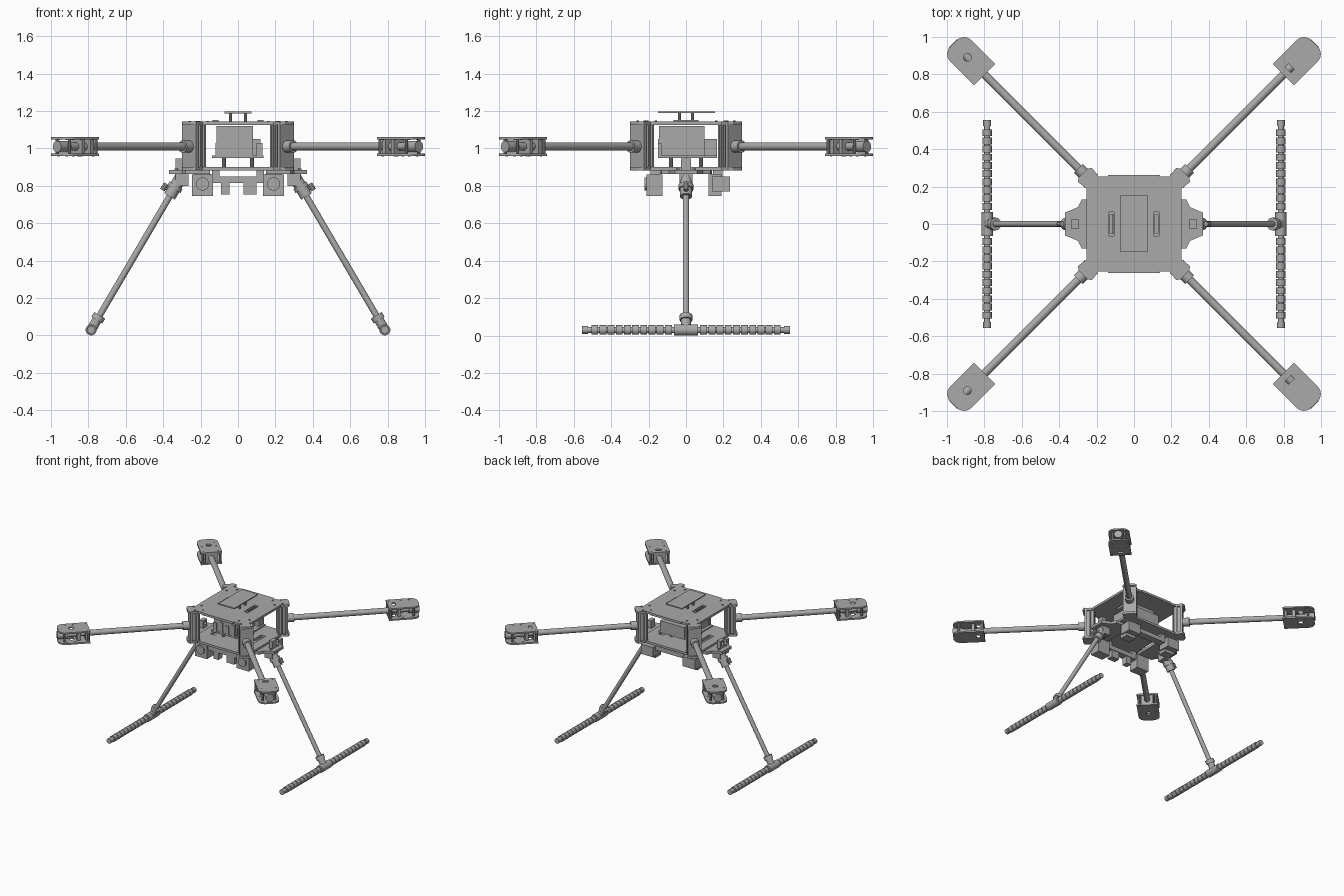
import bpy, bmesh, math
from mathutils import Vector, Matrix

cube = bpy.data.objects.get("Cube")
if cube:
    bpy.data.objects.remove(cube, do_unlink=True)

grey = bpy.data.materials.new("plain grey")
grey.use_nodes = True
COLOUR = (0.4, 0.4, 0.4, 1)
grey.diffuse_color = COLOUR
grey.node_tree.nodes["Principled BSDF"].inputs["Base Color"].default_value = COLOUR
IDENT = Matrix.Identity(4)


def finish(name, bm, mat=IDENT, smooth=False):
    bm.transform(mat)
    bmesh.ops.recalc_face_normals(bm, faces=bm.faces)
    me = bpy.data.meshes.new(name)
    bm.to_mesh(me)
    bm.free()
    me.materials.append(grey)
    ob = bpy.data.objects.new(name, me)
    bpy.context.collection.objects.link(ob)
    if smooth:
        bpy.ops.object.select_all(action='DESELECT')
        ob.select_set(True)
        bpy.context.view_layer.objects.active = ob
        bpy.ops.object.shade_smooth_by_angle()
    return ob


def prism(name, pts, z0, z1, mat=IDENT):
    bm = bmesh.new()
    face = bm.faces.new([bm.verts.new((x, y, z0)) for x, y in pts])
    up = bmesh.ops.extrude_face_region(bm, geom=[face])["geom"]
    bmesh.ops.translate(bm, vec=(0, 0, z1 - z0),
                        verts=[v for v in up if isinstance(v, bmesh.types.BMVert)])
    return finish(name, bm, mat)


def box(name, x, y, z, mat=IDENT):
    return prism(name, [(x[0], y[0]), (x[1], y[0]), (x[1], y[1]), (x[0], y[1])], *z, mat)


def tube(name, p, q, r, mat=IDENT, sides=20):
    p, q = Vector(p), Vector(q)
    bm = bmesh.new()
    bmesh.ops.create_cone(bm, cap_ends=True, segments=sides, radius1=r, radius2=r, depth=(q - p).length)
    turn = (q - p).to_track_quat('Z', 'Y').to_matrix().to_4x4()
    return finish(name, bm, mat @ Matrix.Translation((p + q) / 2) @ turn, True)


def cut(ob, cutters):
    for c in cutters:
        mod = ob.modifiers.new("cut", 'BOOLEAN')
        mod.operation, mod.solver, mod.object = 'DIFFERENCE', 'EXACT', c
    bpy.context.view_layer.update()
    ev = ob.evaluated_get(bpy.context.evaluated_depsgraph_get())
    me = bpy.data.meshes.new_from_object(ev)
    ob.modifiers.clear()
    ob.data = me
    for c in cutters:
        bpy.data.objects.remove(c, do_unlink=True)


def four_way(quarter):
    """Mirror a quarter outline, running from the x side to the y side."""
    half = quarter + [(-x, y) for x, y in reversed(quarter)]
    return half + [(-x, -y) for x, y in half]


def arc(cx, cy, r, a0, a1, n=6):
    return [(cx + r * math.cos(math.radians(a0 + (a1 - a0) * i / n)),
             cy + r * math.sin(math.radians(a0 + (a1 - a0) * i / n))) for i in range(n + 1)]


# Main plates with corner lugs
outline = four_way([(0.255, 0.19), (0.3, 0.225), (0.295, 0.25), (0.25, 0.295),
                    (0.225, 0.3), (0.19, 0.255)])
top = prism("top_plate", outline, 1.125, 1.143)
cut(top, [box("slot", (s * 0.12 - 0.009, s * 0.12 + 0.009), (-0.06, 0.06), (1.1, 1.2)) for s in (-1, 1)])
bottom = prism("bottom_plate", outline, 0.882, 0.9)
cut(bottom, [box("slot", (s * 0.16 - 0.02, s * 0.16 + 0.02), (-0.1, 0.1), (0.8, 1)) for s in (-1, 1)])
for s in (-1, 1):
    box("top_edge_strip", (-0.14, 0.14), sorted((s * 0.245, s * 0.262)), (1.125, 1.143))
    # Strap loops
    for y in (-0.06, 0.06):
        box("strap_post", (s * 0.12 - 0.014, s * 0.12 + 0.014), (y - 0.008, y + 0.008), (1.14, 1.152))
    for e in (-1, 1):
        box("strap_side", (s * 0.12 + e * 0.012 - 0.003, s * 0.12 + e * 0.012 + 0.003),
            (-0.065, 0.065), (1.14, 1.152))

# Raised equipment plate
box("raised_plate", (-0.073, 0.073), (-0.15, 0.155), (1.188, 1.197))
for x in (-0.04, 0.04):
    for y in (-0.035, 0.035):
        tube("raised_plate_standoff", (x, y, 1.14), (x, y, 1.19), 0.009, sides=10)

# Inner electronics on a tray
box("electronics_tray", (-0.14, 0.135), (-0.15, 0.165), (0.95, 0.962))
box("battery_box", (-0.115, 0.08), (-0.145, 0.1), (0.962, 1.12))
box("rear_module", (-0.1, 0.12), (0.1, 0.165), (0.962, 1.05))
for i in range(5):
    x = -0.12 + i * 0.055
    box("connector", (x, x + 0.03), (-0.15, -0.13), (0.962, 1.03 + 0.02 * (i % 2)))
for x in (-0.075, 0.075):
    for y in (-0.08, 0.08):
        tube("tray_standoff", (x, y, 0.895), (x, y, 0.955), 0.011, sides=10)

# Four diagonal corners: bracket, arm and motor mount, built along local x
mount = ([(1.13, -0.08)] + arc(1.31, -0.025, 0.055, -90, 0) +
         arc(1.31, 0.025, 0.055, 0, 90) + [(1.13, 0.08)])
for k in range(4):
    m = Matrix.Rotation(math.radians(45 + 90 * k), 4, 'Z')
    box("corner_outer_wall", (0.352, 0.37), (-0.052, 0.052), (0.9, 1.125), m)
    box("corner_inner_wall", (0.295, 0.305), (-0.052, 0.052), (0.9, 1.125), m)
    box("corner_core", (0.3, 0.355), (-0.036, 0.036), (0.9, 1.125), m)
    box("corner_rib", (0.323, 0.333), (-0.05, 0.05), (0.9, 1.125), m)
    tube("arm_collar", (0.365, 0, 1.01), (0.42, 0, 1.01), 0.033, m)
    tube("arm", (0.36, 0, 1.01), (1.36, 0, 1.01), 0.022, m)
    tube("arm_end_cap", (1.29, 0, 1.01), (1.368, 0, 1.01), 0.031, m)
    for name, z in (("mount_top_plate", (1.048, 1.06)), ("mount_bottom_plate", (0.96, 0.972))):
        plate = prism(name, mount, *z, m)
        cut(plate, [tube("hole", (1.26, 0, 0.9), (1.26, 0, 1.1), 0.021, m),
                    box("hole", (1.165, 1.19), (-0.022, 0.022), (0.9, 1.1), m)])
        for t in (-0.055, 0.055):
            for r in (1.15, 1.24, 1.3):
                tube("mount_screw", (r, t, z[0] - 0.002), (r, t, z[1] + 0.002), 0.006, m, 8)
    for r in (1.135, 1.2):
        box("mount_clamp", (r, r + 0.025), (-0.045, 0.045), (0.97, 1.05), m)
    for t in (-0.066, 0.066):
        for r in (1.14, 1.32):
            tube("mount_post", (r, t * (1 if r < 1.2 else 0.7), 0.965),
                 (r, t * (1 if r < 1.2 else 0.7), 1.055), 0.009, m, 10)
    for r, t in ((0.33, 0.035), (0.33, -0.035), (0.27, 0.04), (0.27, -0.04)):
        tube("plate_screw", (r, t, 1.14), (r, t, 1.148), 0.007, m, 8)

# Landing gear on each side
for k in range(2):
    m = Matrix.Rotation(math.pi * k, 4, 'Z')
    prism("gear_plate", [(0.15, -0.14), (0.28, -0.13), (0.3, -0.09), (0.37, -0.06),
                         (0.37, 0.06), (0.3, 0.09), (0.28, 0.13), (0.15, 0.14)], 0.862, 0.884, m)
    side_block = box("side_block", (0.298, 0.333), (-0.026, 0.026), (0.884, 0.945), m)
    cut(side_block, [tube("hole", (0.2, 0, 0.92), (0.4, 0, 0.92), 0.014, m)])
    for y in (-0.045, 0.045):
        tube("gear_plate_screw", (0.33, y, 0.88), (0.33, y, 0.892), 0.009, m, 8)
    hip, foot = Vector((0.3, 0, 0.855)), Vector((0.785, 0, 0.03))
    down = (foot - hip).normalized()
    out = Vector((-down.z, 0, down.x))
    tube("leg", hip, foot, 0.017, m)
    tube("hip_clamp", hip - down * 0.01, hip + down * 0.13, 0.033, m)
    tube("hip_ring", hip + down * 0.06, hip + down * 0.085, 0.04, m)
    box("hip_bracket", (0.265, 0.335), (-0.035, 0.035), (0.8, 0.865), m)
    knob = hip + down * 0.1
    tube("hip_knob_stem", knob, knob + out * 0.06, 0.01, m, 10)
    tube("hip_knob", knob + out * 0.05 - down * 0.02, knob + out * 0.05 + down * 0.02, 0.014, m, 10)
    tube("foot_sleeve", foot - down * 0.09, foot, 0.026, m)
    tube("foot_collar", foot - down * 0.09, foot - down * 0.06, 0.034, m)
    tube("foot_tee", (0.785, -0.065, 0.03), (0.785, 0.065, 0.03), 0.03, m)
    tube("skid", (0.785, -0.55, 0.03), (0.785, 0.55, 0.03), 0.016, m)
    for s in (-1, 1):
        for i in range(10):
            y = 0.076 + i * 0.0437
            tube("skid_sleeve", (0.785, s * y, 0.03), (0.785, s * (y + 0.037), 0.03), 0.025, m, 12)
        tube("skid_end", (0.785, s * 0.525, 0.03), (0.785, s * 0.555, 0.03), 0.021, m)

# Underslung sensors and their rails
for y in (-0.165, 0.17):
    box("sensor_rail", (-0.2, 0.24), (y - 0.03, y + 0.03), (0.815, 0.85))
    for x in (-0.12, 0.12):
        box("rail_hanger", (x - 0.02, x + 0.02), (y - 0.025, y + 0.025), (0.84, 0.885))
for x in (-0.19, 0.19):
    box("front_sensor", (x - 0.055, x + 0.055), (-0.21, -0.125), (0.745, 0.86))
    tube("front_lens", (x, -0.205, 0.81), (x, -0.222, 0.81), 0.035)
    box("rear_sensor", (x - 0.055, x + 0.055), (0.14, 0.235), (0.77, 0.85))
    box("rear_sensor_mount", (x - 0.045, x + 0.045), (0.12, 0.19), (0.745, 0.862))
box("left_hook", (0.03, 0.1), (-0.19, -0.14), (0.755, 0.82))
box("right_hook", (-0.09, -0.045), (-0.19, -0.14), (0.755, 0.82))
